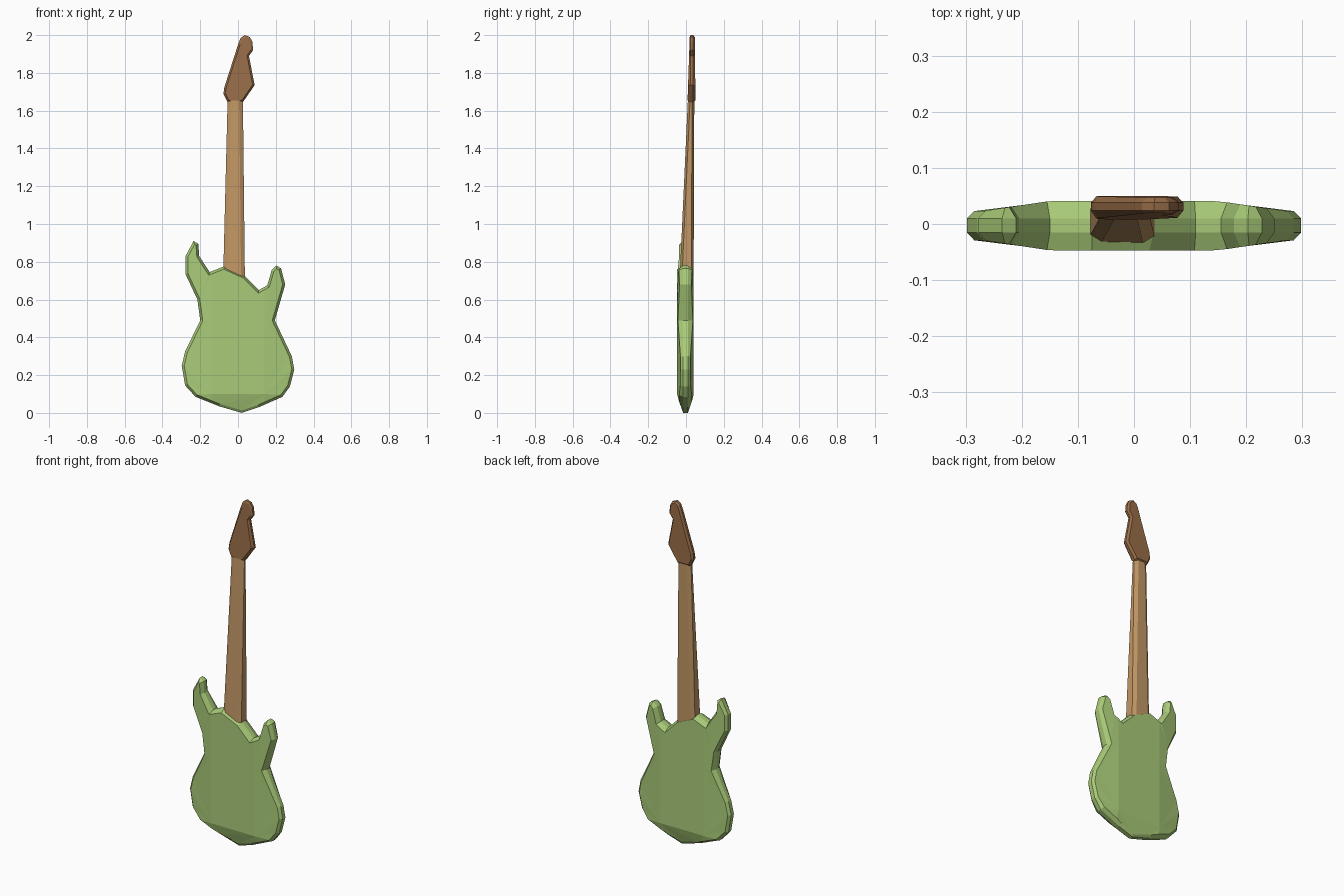
import bpy
import bmesh
from mathutils import Vector

cube = bpy.data.objects.get("Cube")
if cube:
    bpy.data.objects.remove(cube, do_unlink=True)


def material(name, rgb):
    m = bpy.data.materials.new(name)
    m.use_nodes = True
    m.diffuse_color = (*rgb, 1)
    m.node_tree.nodes["Principled BSDF"].inputs["Base Color"].default_value = (*rgb, 1)
    return m


green = material("green paint", (0.40, 0.60, 0.19))
maple = material("light wood", (0.54, 0.31, 0.13))
walnut = material("brown wood", (0.32, 0.155, 0.065))


def finish(bm, name, mat):
    bmesh.ops.recalc_face_normals(bm, faces=bm.faces)
    mesh = bpy.data.meshes.new(name)
    bm.to_mesh(mesh)
    bm.free()
    mesh.materials.append(mat)
    obj = bpy.data.objects.new(name, mesh)
    bpy.context.collection.objects.link(obj)
    return obj


def slab(name, mat, outline, rim, inset, depth, cuts=()):
    """Outline extruded along y, with bevelled faces whose depth follows a rule."""
    bm = bmesh.new()
    base = bm.faces.new([bm.verts.new((x, rim[0], z)) for x, z in outline])
    back = bmesh.ops.extrude_face_region(bm, geom=[base], use_keep_orig=True)["geom"]
    for v in back:
        if isinstance(v, bmesh.types.BMVert):
            v.co.y = rim[1]
    bmesh.ops.recalc_face_normals(bm, faces=bm.faces)
    caps = [f for f in bm.faces if len(f.verts) == len(outline)]
    bmesh.ops.inset_individual(bm, faces=caps, thickness=inset, use_even_offset=True)
    # facet both broad faces, then push them out
    sides = {f: f.calc_center_median().y < sum(rim) / 2 for f in caps}
    for front in (True, False):
        faces = [f for f, s in sides.items() if s == front]
        for axis, at in cuts:
            edges = {e for f in faces for e in f.edges}
            verts = {v for f in faces for v in f.verts}
            co, no = Vector(), Vector()
            co[axis], no[axis] = at, 1
            cut = bmesh.ops.bisect_plane(bm, geom=faces + list(edges) + list(verts),
                                         plane_co=co, plane_no=no)
            faces = [g for g in cut["geom"] if isinstance(g, bmesh.types.BMFace)]
        for v in {v for f in faces for v in f.verts}:
            v.co.y = depth(v.co.x, v.co.z, front)
        bmesh.ops.triangulate(bm, faces=faces)
    return finish(bm, name, mat)


# Body: double-horned outline, domed a little towards the middle
body_outline = [
    (.02, 0), (.11, .03), (.235, .085), (.275, .14), (.298, .23), (.285, .30),
    (.195, .49), (.25, .68), (.228, .765), (.203, .78), (.178, .755), (.155, .675),
    (.11, .65), (.035, .725), (-.075, .775), (-.15, .745), (-.205, .83), (-.21, .895),
    (-.235, .91), (-.278, .83), (-.278, .735), (-.215, .60), (-.20, .49), (-.28, .325),
    (-.298, .25), (-.28, .145), (-.225, .085), (-.10, .035)]


def body_depth(x, z, front):
    half = .044 - .018 * min(1, max(0, (abs(x) - .15) / .12))
    half = min(half, .012 + .36 * max(0, z)) if z < .1 else half
    return -.003 - half if front else -.003 + half


slab("body", green, body_outline, (-.015, .01), .013, body_depth,
     [(0, -.14), (0, .14), (2, .1), (2, .49)])

# Neck: chamfered bar that thins towards the head
bm = bmesh.new()
rings = []
for z, left, right, front, back in ((.66, -.08, .037, -.036, .04),
                                    (1.66, -.055, .026, .010, .044)):
    cx, cy = .02, .012
    section = [(left + cx, front), (right - cx, front), (right, front + cy),
               (right, back - cy), (right - cx, back), (left + cx, back),
               (left, back - cy), (left, front + cy)]
    rings.append([bm.verts.new((x, y, z)) for x, y in section])
for i in range(8):
    j = (i + 1) % 8
    bm.faces.new((rings[0][i], rings[0][j], rings[1][j], rings[1][i]))
for ring in rings:
    bm.faces.new(ring)
finish(bm, "neck", maple)

# Headstock: slanted paddle with a rounded, hooked tip
head_outline = [
    (-.055, 1.645), (-.077, 1.69), (-.072, 1.725), (.002, 1.955), (.014, 1.985),
    (.036, 2.0), (.062, 1.99), (.076, 1.965), (.08, 1.92), (.058, 1.89),
    (.088, 1.735), (.026, 1.645)]


def head_depth(x, z, front):
    t = (z - 1.65) / .35
    return .008 + .012 * t if front else .050 - .003 * t


slab("headstock", walnut, head_outline, (.024, .038), .01, head_depth)
